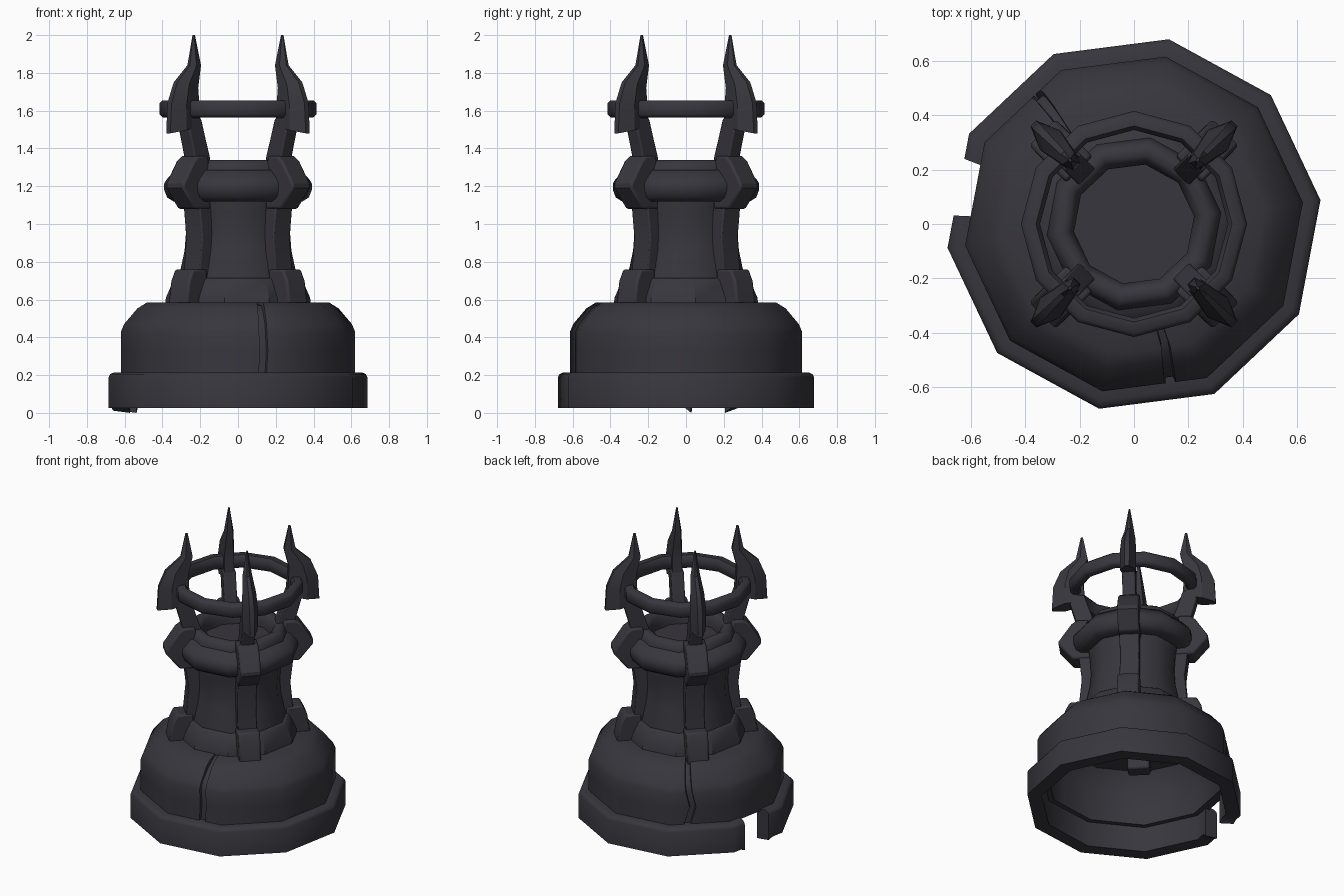
import bpy, bmesh, math
from mathutils import Vector

if "Cube" in bpy.data.objects:
    bpy.data.objects.remove(bpy.data.objects["Cube"])

OFF = 7.3                                    # rotation of the ten-sided plan
CORNERS = [OFF + 36 * k for k in range(10)]

stone = bpy.data.materials.new("dark_slate")
stone.diffuse_color = (0.039, 0.037, 0.047, 1)
stone.use_nodes = True
stone.node_tree.nodes["Principled BSDF"].inputs["Base Color"].default_value = stone.diffuse_color


def finish(name, bm, bevel=0.0, angle=32):
    bmesh.ops.remove_doubles(bm, verts=bm.verts, dist=1e-5)
    bmesh.ops.recalc_face_normals(bm, faces=bm.faces)
    me = bpy.data.meshes.new(name)
    bm.to_mesh(me)
    bm.free()
    me.materials.append(stone)
    ob = bpy.data.objects.new(name, me)
    bpy.context.collection.objects.link(ob)
    bpy.ops.object.select_all(action='DESELECT')
    ob.select_set(True)
    bpy.context.view_layer.objects.active = ob
    bpy.ops.object.shade_smooth_by_angle(angle=math.radians(angle))
    if bevel:
        m = ob.modifiers.new("soft_edges", 'BEVEL')
        m.width, m.segments = bevel, 2
        m.limit_method, m.angle_limit = 'ANGLE', math.radians(40)
    return ob


def deca(r, deg, z):
    """Point on a ten-sided outline with corner radius r."""
    t = (deg - OFF) % 36 - 18
    d = r * math.cos(math.radians(18)) / math.cos(math.radians(t))
    a = math.radians(deg)
    return Vector((d * math.cos(a), d * math.sin(a), z))


def skin(bm, rings, closed):
    """Join rings of points; cap the two ends when open."""
    vs = [[bm.verts.new(p) for p in ring] for ring in rings]
    n = len(vs[0])
    for i in range(len(vs) if closed else len(vs) - 1):
        a, b = vs[i], vs[(i + 1) % len(vs)]
        for j in range(n):
            k = (j + 1) % n
            bm.faces.new((a[j], a[k], b[k], b[j]))
    if not closed:
        bm.faces.new(vs[0])
        bm.faces.new(vs[-1])


def lathe(name, profile, bevel=0.0, angle=32):
    bm = bmesh.new()
    skin(bm, [[deca(r, a, z) for r, z in profile] for a in CORNERS], True)
    return finish(name, bm, bevel, angle)


def diag(k, r, s, z):
    """Point at radius r and sideways offset s on diagonal k."""
    a = math.radians(45 + 90 * k)
    return Vector((r * math.cos(a) - s * math.sin(a),
                   r * math.sin(a) + s * math.cos(a), z))


def plate(name, k, outline, w, bevel=0.012):
    """Side outline (r, z) thickened to half width w on diagonal k."""
    bm = bmesh.new()
    skin(bm, [[diag(k, r, s, z) for r, z in outline] for s in (-w, w)], False)
    return finish(name, bm, bevel)


# Plinth ring with a broken gap on the left, chipped ends reaching z = 0
ring_profile = [(.69, .025), (.69, .19), (.682, .205), (.66, .215), (.595, .215),
                (.595, .025)]
start, end = 177.3, 519
corners = [c + 360 * (c < start) for c in CORNERS]
sweep = sorted([start, start + 3, end - 3, end] + [c for c in corners if start < c < end])
rings = []
for a in sweep:
    ring = [deca(r, a, z) for r, z in ring_profile]
    if a in (start, end):
        ring[0].z, ring[5].z = .012, 0
    rings.append(ring)
bm = bmesh.new()
skin(bm, rings, False)
finish("plinth_ring", bm, 0, 40)

# Domed body shell with two crack grooves
body = [(.625, .20), (.625, .33), (.625, .43), (.608, .47), (.537, .553), (.485, .585),
        (.32, .585), (.32, .55), (.48, .54), (.56, .42), (.56, .20)]
kinks = {283: (-.4, .3, -.2, 0, .8, 1.5), 127: (-1.5, 2.2, 0, -.5, -.8, -.6)}
stations = [(c, 0, None) for c in CORNERS]
for crack in kinks:
    stations += [(crack - 2, 0, crack), (crack - 1.7, .022, crack),
                 (crack + 1.7, .022, crack), (crack + 2, 0, crack)]
stations.sort(key=lambda s: s[0])
rings = []
for a, depth, crack in stations:
    ring = []
    for j, (r, z) in enumerate(body):
        shift = kinks[crack][j] if crack and j < 6 else 0
        cut = depth if j < 6 else 0
        ring.append(deca(r - cut, a + shift, z - (cut * .8 if j > 3 else 0)))
    rings.append(ring)
bm = bmesh.new()
skin(bm, rings, True)
finish("body_shell", bm, 0, 40)

# Tower: foot band, waisted shaft, recessed top
lathe("tower_shaft", [(0, .55), (.33, .55), (.315, .72), (.285, .86), (.278, .95),
                      (.285, 1.06), (.30, 1.16), (.30, 1.24), (0, 1.24)], 0, 40)
lathe("foot_band", [(.30, .56), (.39, .56), (.385, .61), (.345, .70), (.33, .715),
                    (.28, .715)], 0.006)
lathe("top_collar", [(.26, 1.12), (.345, 1.12), (.378, 1.14), (.394, 1.18), (.394, 1.215),
                     (.38, 1.237), (.335, 1.285), (.26, 1.285)], 0, 50)
lathe("top_rim", [(.24, 1.22), (.322, 1.22), (.322, 1.285), (.308, 1.325), (.285, 1.34),
                  (.255, 1.338), (.235, 1.32), (.222, 1.27), (.222, 1.22)], 0, 50)

# Floating twelve-sided halo held by the horns
halo = [(.345, 1.585), (.36, 1.565), (.40, 1.565), (.415, 1.58), (.415, 1.64),
        (.40, 1.655), (.36, 1.655), (.345, 1.635)]
bm = bmesh.new()
skin(bm, [[Vector((r * math.cos(t), r * math.sin(t), z)) for r, z in halo]
          for t in (math.radians(30 * i) for i in range(12))], True)
finish("halo", bm, 0, 50)

# Four diagonal buttresses, each with foot, shaft, clamp, arm and horn
arm = [(1.24, .22, .34), (1.36, .25, .365), (1.45, .28, .39), (1.56, .315, .42)]
horn = [(1.52, .31, 1.48, .522, .05), (1.63, .32, 1.64, .513, .052),
        (1.72, .325, 1.75, .468, .045), (1.84, .295, 1.84, .37, .03),
        (2.0, .325, 2.0, .339, .005)]
for k in range(4):
    plate(f"buttress_foot_{k}", k, [(.30, .47), (.40, .47), (.455, .58), (.435, .70),
                                    (.405, .76), (.30, .76)], .07)
    plate(f"buttress_shaft_{k}", k, [(.20, .70), (.35, .70), (.328, .93), (.35, 1.12),
                                     (.20, 1.12)], .062, 0.006)
    plate(f"buttress_clamp_{k}", k, [(.27, 1.08), (.385, 1.08), (.475, 1.19), (.475, 1.215),
                                     (.395, 1.335), (.36, 1.36), (.285, 1.36)], .068)
    bm = bmesh.new()
    skin(bm, [[diag(k, ri, -.042, z), diag(k, ro, -.042, z),
               diag(k, ro, .042, z), diag(k, ri, .042, z)] for z, ri, ro in arm], False)
    finish(f"horn_arm_{k}", bm, 0.008)
    bm = bmesh.new()
    rings = []
    for zi, ri, zo, ro, w in horn:
        rm, zm = ri + (ro - ri) * .6, zi + (zo - zi) * .6
        rings.append([diag(k, ri, -w * .6, zi), diag(k, rm, -w, zm), diag(k, ro, -w * .3, zo),
                      diag(k, ro, w * .3, zo), diag(k, rm, w, zm), diag(k, ri, w * .6, zi)])
    skin(bm, rings, False)
    finish(f"horn_{k}", bm, 0, 32)
